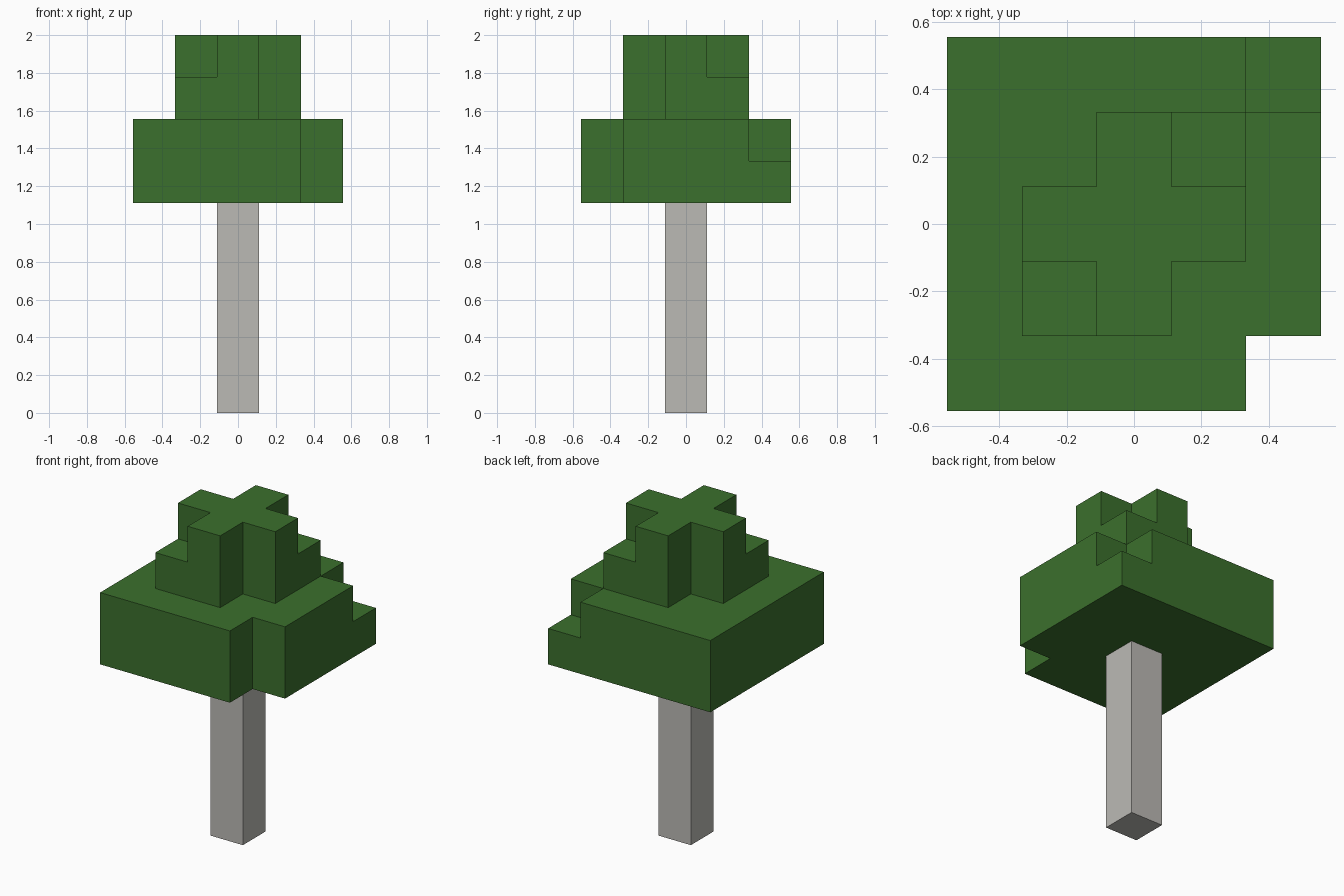
import bpy
import bmesh
from math import radians
from mathutils import Vector

UNIT = 2 / 9  # edge of one block; the tree is nine blocks tall

cube = bpy.data.objects.get("Cube")
if cube:
    bpy.data.objects.remove(cube, do_unlink=True)


def make_material(name, rgb):
    mat = bpy.data.materials.new(name)
    mat.use_nodes = True
    mat.diffuse_color = (*rgb, 1)
    mat.node_tree.nodes["Principled BSDF"].inputs["Base Color"].default_value = (*rgb, 1)
    return mat


def layer(half, z, missing=()):
    """Square layer of blocks around the axis, without the given corners (x sign, y sign)."""
    span = range(-half, half + 1)
    gaps = {(sx * half, sy * half) for sx, sy in missing}
    return {(x, y, z) for x in span for y in span if (x, y) not in gaps}


def build_blocks(name, cells, mat):
    """Outer skin of a set of blocks, with coplanar squares merged."""
    bm = bmesh.new()
    for cell in cells:
        centre = Vector(cell) + Vector((0, 0, 0.5))
        for axis in range(3):
            for sign in (-1, 1):
                n = Vector((0, 0, 0))
                n[axis] = sign
                if tuple(int(c + d) for c, d in zip(cell, n)) in cells:
                    continue
                u = Vector((0, 0, 0))
                u[(axis + 1) % 3] = 0.5
                v = n.cross(u)
                mid = centre + n / 2
                corners = (mid - u - v, mid + u - v, mid + u + v, mid - u + v)
                bm.faces.new([bm.verts.new(p * UNIT) for p in corners])
    bmesh.ops.remove_doubles(bm, verts=bm.verts, dist=0.001)
    bmesh.ops.dissolve_limit(bm, angle_limit=radians(1), verts=bm.verts, edges=bm.edges)
    mesh = bpy.data.meshes.new(name)
    bm.to_mesh(mesh)
    bm.free()
    mesh.materials.append(mat)
    obj = bpy.data.objects.new(name, mesh)
    bpy.context.collection.objects.link(obj)
    return obj


bark = make_material("pale grey bark", (0.50, 0.49, 0.46))
leaves = make_material("leaf green", (0.044, 0.162, 0.026))

# Trunk: a column of five blocks
build_blocks("trunk", {(0, 0, z) for z in range(5)}, bark)

# Foliage: two wide layers, then two narrow ones, with uneven corners
front_left, back_left, back_right, front_right = (1, -1), (1, 1), (-1, 1), (-1, -1)
foliage = layer(2, 5, [front_left])
foliage |= layer(2, 6, [front_left, back_left])
foliage |= layer(1, 7, [front_left, back_right])
foliage |= layer(1, 8, [front_left, back_left, back_right, front_right])
build_blocks("foliage", foliage, leaves)
